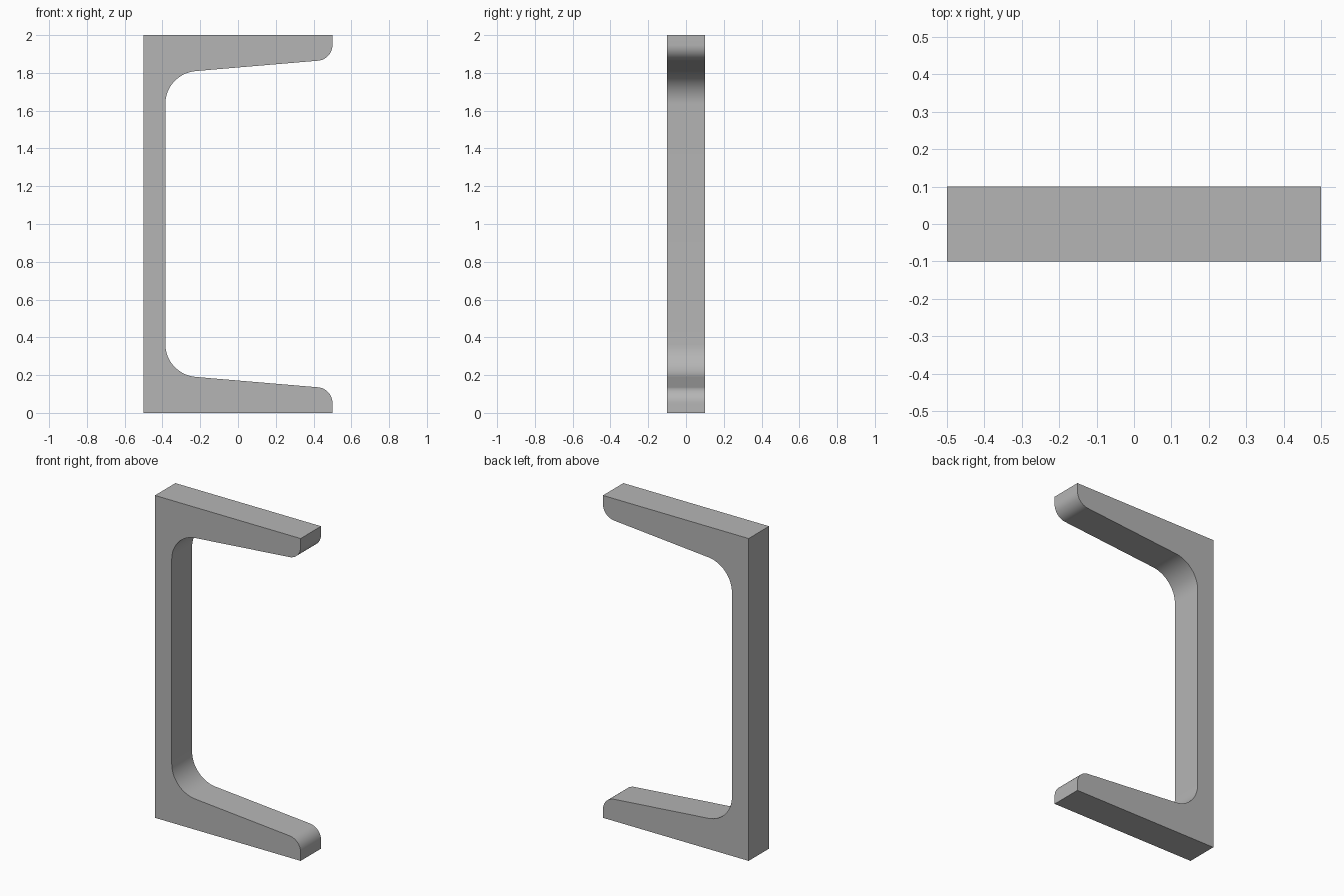
import bpy, bmesh, math
from mathutils import Vector

if "Cube" in bpy.data.objects:
    bpy.data.objects.remove(bpy.data.objects["Cube"])

DEPTH, HEIGHT = 0.2, 2.0


def fillet(prev, corner, nxt, radius, steps=16):
    """Points of an arc that rounds one profile corner."""
    p, c, n = Vector(prev), Vector(corner), Vector(nxt)
    u, v = (p - c).normalized(), (n - c).normalized()
    half = math.acos(u.dot(v)) / 2
    centre = c + (u + v).normalized() * radius / math.sin(half)
    a = c + u * radius / math.tan(half) - centre
    b = c + v * radius / math.tan(half) - centre
    # Blend the two radii and push each point out onto the circle
    sweep = math.pi - 2 * half
    arc = []
    for i in range(steps + 1):
        t = sweep * i / steps
        arc.append(centre + (a * math.sin(sweep - t) + b * math.sin(t)) / math.sin(sweep))
    return arc


# Lower half of the channel profile (x, z): rounded tip, tapered flange, rounded root
outer, tip = (0.5, 0.0), (0.5, 0.129)
root, mid = (-0.385, 0.204), (-0.385, HEIGHT / 2)
lower = [Vector((-0.5, 0.0)), Vector(outer)]
lower += fillet(outer, tip, root, 0.083)
lower += fillet(tip, root, mid, 0.176)
profile = lower + [Vector((p.x, HEIGHT - p.y)) for p in reversed(lower)]

# Extrude the profile from front to back
bm = bmesh.new()
face = bm.faces.new([bm.verts.new((p.x, -DEPTH / 2, p.y)) for p in profile])
ext = bmesh.ops.extrude_face_region(bm, geom=[face], use_keep_orig=True)
bmesh.ops.translate(bm, vec=(0, DEPTH, 0),
                    verts=[g for g in ext["geom"] if isinstance(g, bmesh.types.BMVert)])
bmesh.ops.recalc_face_normals(bm, faces=bm.faces[:])
mesh = bpy.data.meshes.new("channel_section")
bm.to_mesh(mesh)
bm.free()

channel = bpy.data.objects.new("channel_section", mesh)
bpy.context.collection.objects.link(channel)

# Plain grey steel
steel = bpy.data.materials.new("grey_steel")
steel.diffuse_color = (0.463, 0.463, 0.463, 1)
steel.use_nodes = True
steel.node_tree.nodes["Principled BSDF"].inputs["Base Color"].default_value = steel.diffuse_color
mesh.materials.append(steel)

# Smooth the fillets, keep the edges sharp
bpy.context.view_layer.objects.active = channel
channel.select_set(True)
bpy.ops.object.shade_smooth_by_angle(angle=math.radians(30))
